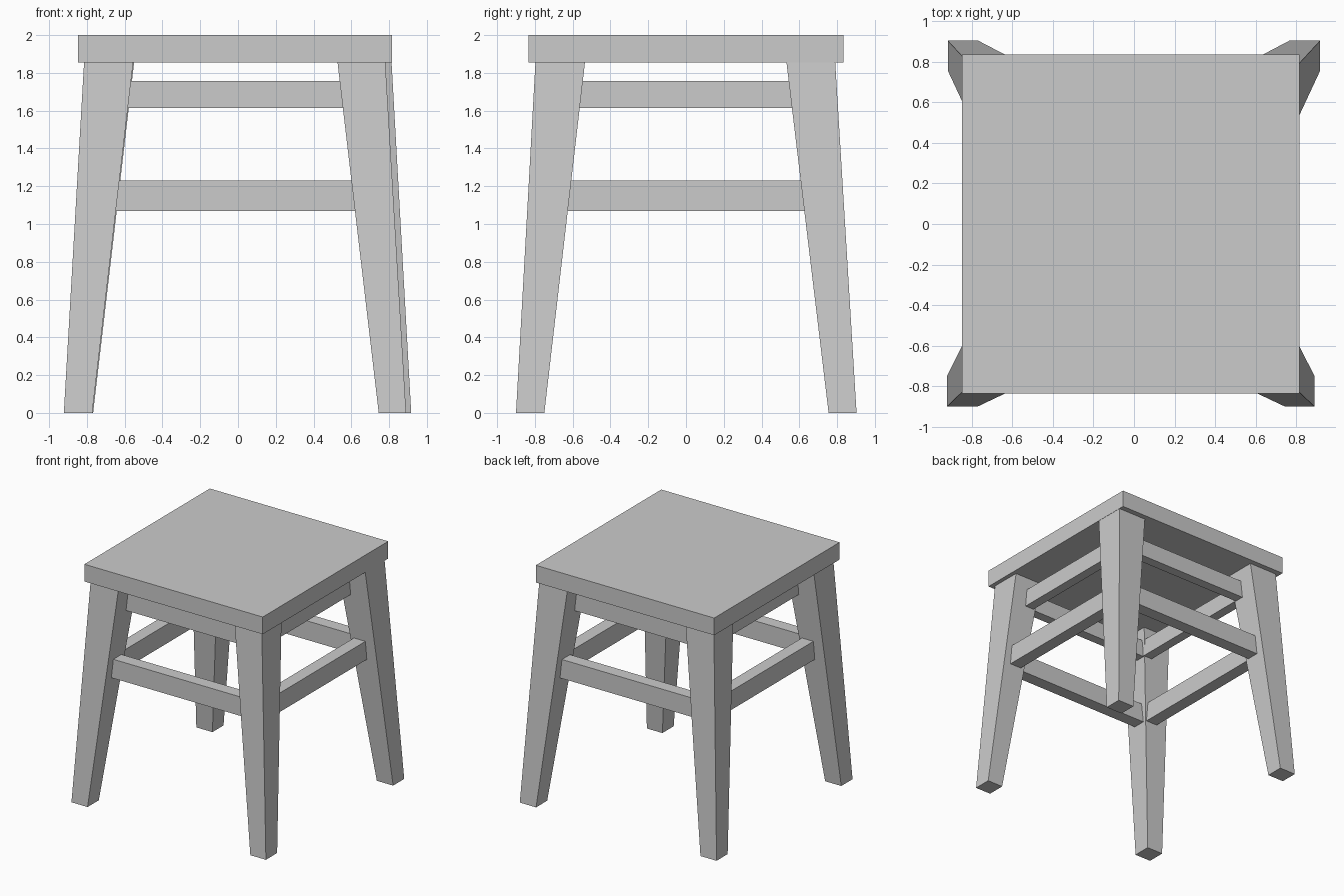
import bpy, bmesh

if "Cube" in bpy.data.objects:
    bpy.data.objects.remove(bpy.data.objects["Cube"])


def box(name, x, y, z, x_top=None, y_top=None):
    """Box between ranges; optional different x/y ranges at the top."""
    x_top, y_top = x_top or x, y_top or y
    bm = bmesh.new()
    rings = []
    for xr, yr, h in ((x, y, z[0]), (x_top, y_top, z[1])):
        (x0, x1), (y0, y1) = sorted(xr), sorted(yr)
        rings.append([bm.verts.new((px, py, h)) for px, py in
                      ((x0, y0), (x1, y0), (x1, y1), (x0, y1))])
    low, high = rings
    bm.faces.new(low[::-1])
    bm.faces.new(high)
    for i in range(4):
        j = (i + 1) % 4
        bm.faces.new((low[i], low[j], high[j], high[i]))
    mesh = bpy.data.meshes.new(name)
    bm.to_mesh(mesh)
    bm.free()
    obj = bpy.data.objects.new(name, mesh)
    bpy.context.collection.objects.link(obj)
    return obj


# Seat slab
SEAT_Z = 1.855
box("seat", (-0.847, 0.815), (-0.835, 0.835), (SEAT_Z, 2.0))

# Splayed legs, wider at the top: x and y ranges at floor, then under seat
legs = {
    "front_left_leg": ((-0.922, -0.772), (-0.90, -0.75), (-0.815, -0.555), (-0.797, -0.535)),
    "front_right_leg": ((0.745, 0.89), (-0.90, -0.75), (0.527, 0.78), (-0.797, -0.535)),
    "back_left_leg": ((-0.917, -0.767), (0.755, 0.903), (-0.813, -0.55), (0.532, 0.79)),
    "back_right_leg": ((0.765, 0.917), (0.755, 0.903), (0.55, 0.813), (0.532, 0.79)),
}
for name, (x, y, xt, yt) in legs.items():
    box(name, x, y, (0, SEAT_Z), xt, yt)

# Two levels of rails between the legs: z range, inner and outer offset, half length
levels = {
    "lower": ((1.07, 1.23), 0.655, 0.762, 0.67),
    "upper": ((1.613, 1.757), 0.575, 0.657, 0.61),
}
for level, (z, inner, outer, half) in levels.items():
    for s, fb, lr in ((-1, "front", "left"), (1, "back", "right")):
        across = (s * inner, s * outer)
        box(f"{level}_{fb}_rail", (-half, half), across, z)
        box(f"{level}_{lr}_rail", across, (-half, half), z)
